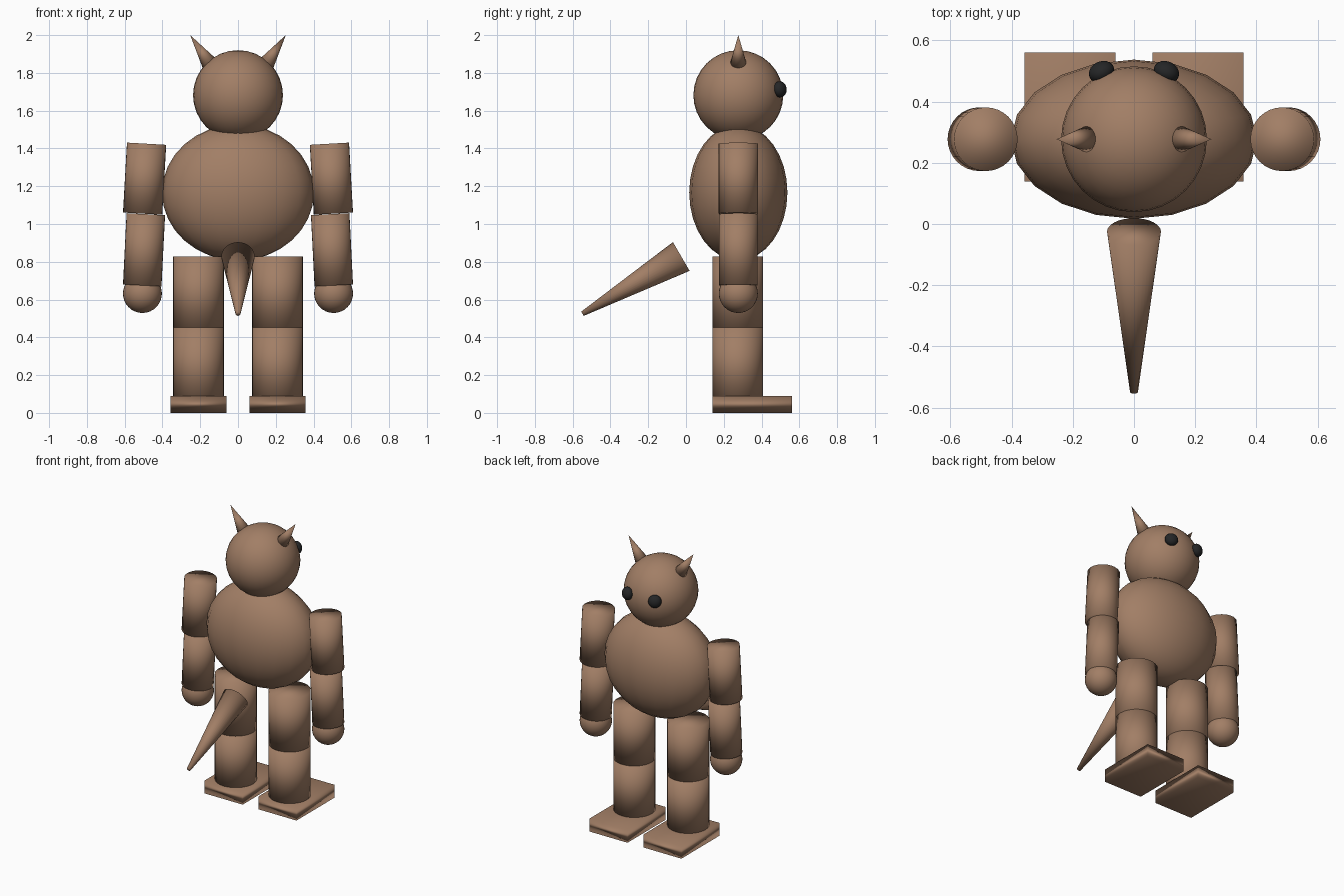
import bpy
from mathutils import Vector

if "Cube" in bpy.data.objects:
    bpy.data.objects.remove(bpy.data.objects["Cube"])

MID = 0.277  # depth of the body's centre line


def material(name, rgb):
    m = bpy.data.materials.new(name)
    m.diffuse_color = (*rgb, 1)
    m.use_nodes = True
    m.node_tree.nodes["Principled BSDF"].inputs["Base Color"].default_value = m.diffuse_color
    return m


brown = material("brown", (0.36, 0.21, 0.132))
black = material("black", (0.018, 0.019, 0.02))


def finish(name, mat):
    ob = bpy.context.object
    ob.name = name
    ob.data.materials.append(mat)
    bpy.ops.object.shade_smooth()
    return ob


def ball(name, loc, radii, mat=brown, segs=32, rings=16, aim=None):
    """Ellipsoid; its z axis can be turned towards a direction."""
    bpy.ops.mesh.primitive_uv_sphere_add(segments=segs, ring_count=rings, location=loc)
    ob = finish(name, mat)
    ob.scale = radii
    if aim:
        ob.rotation_euler = Vector(aim).to_track_quat('Z', 'Y').to_euler()
    return ob


def limb(name, start, end, r1, r2):
    """Straight tapered tube between two points."""
    a, b = Vector(start), Vector(end)
    bpy.ops.mesh.primitive_cone_add(vertices=32, radius1=r1, radius2=r2,
                                    depth=(b - a).length, location=(a + b) / 2)
    ob = finish(name, brown)
    ob.rotation_euler = (b - a).to_track_quat('Z', 'Y').to_euler()
    return ob


# Torso and head
ball("torso", (0, MID, 1.167), (0.402, 0.26, 0.36), segs=20, rings=16)
ball("head", (0, MID, 1.682), (0.238, 0.238, 0.238))

# Tail, thick end near the hips
limb("tail", (0, -0.025, 0.828), (0, -0.548, 0.525), 0.088, 0.013)

for side, s in (("left", -1), ("right", 1)):
    # Ear and eye
    limb(side + "_ear", (s * 0.135, MID, 1.826), (s * 0.253, MID, 2.0), 0.05, 0)
    ball(side + "_eye", (s * 0.106, 0.497, 1.713), (0.043, 0.043, 0.034), black,
         segs=24, rings=12, aim=(s * 0.106, 0.22, 0.03))

    # Arm and hand
    limb(side + "_upper_arm", (s * 0.505, MID, 1.055), (s * 0.484, MID, 1.425), 0.104, 0.104)
    limb(side + "_forearm", (s * 0.507, MID, 0.675), (s * 0.488, MID, 1.052), 0.102, 0.102)
    ball(side + "_hand", (s * 0.506, MID, 0.632), (0.103, 0.103, 0.103))

    # Leg and foot
    limb(side + "_thigh", (s * 0.209, 0.274, 0.451), (s * 0.209, 0.274, 0.828), 0.134, 0.134)
    limb(side + "_shin", (s * 0.209, 0.274, 0.06), (s * 0.209, 0.274, 0.451), 0.134, 0.134)
    bpy.ops.mesh.primitive_cube_add(size=1, location=(s * 0.209, 0.35, 0.045))
    foot = finish(side + "_foot", brown)
    foot.scale = (0.296, 0.422, 0.09)
